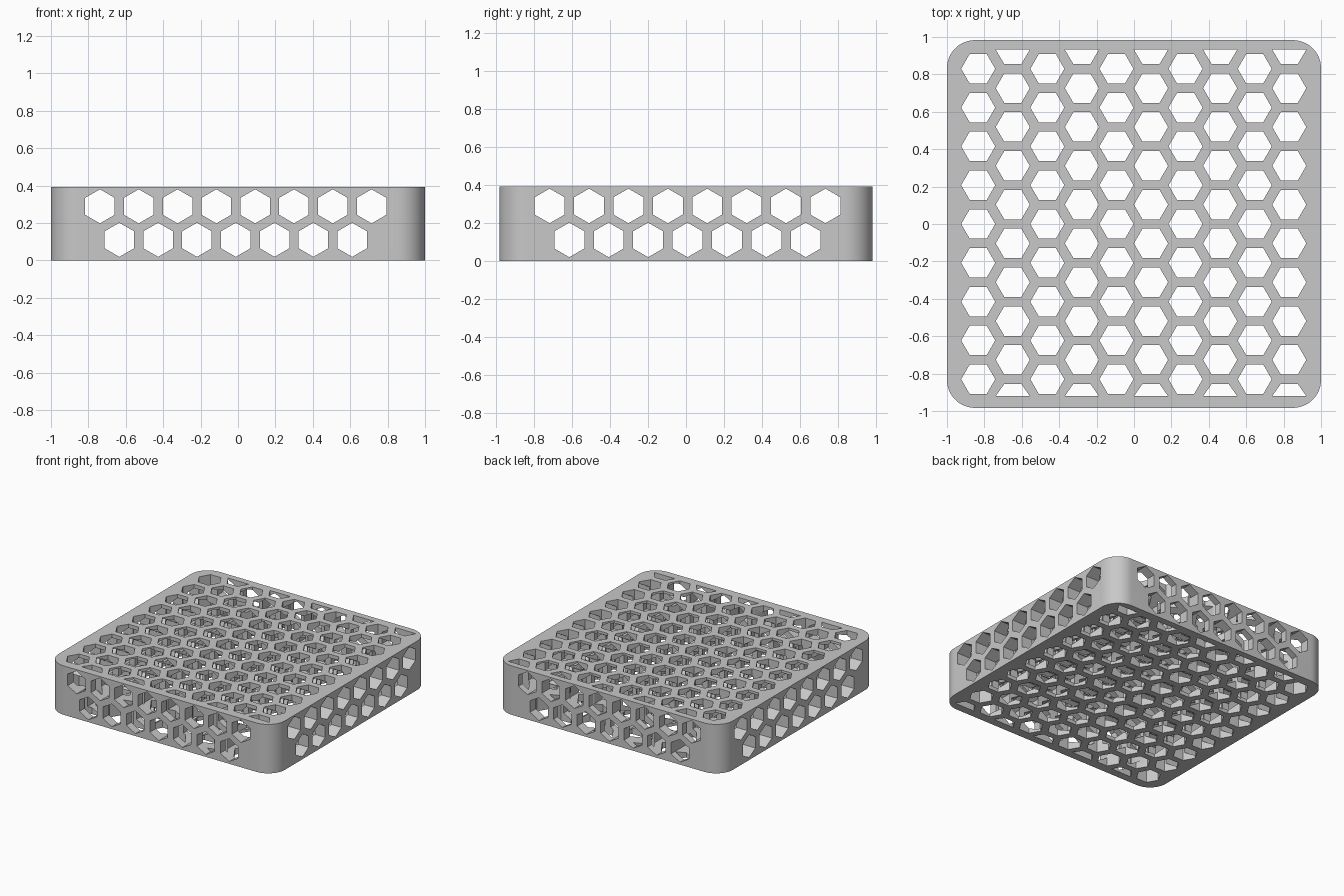
import bpy
import bmesh
import math
from mathutils import Vector

if "Cube" in bpy.data.objects:
    bpy.data.objects.remove(bpy.data.objects["Cube"])

HALF_X, HALF_Y, HEIGHT = 1.0, 0.983, 0.391
CORNER = 0.15
HEX_R = 0.091        # centre to corner of each hexagonal hole
PITCH = 0.2075       # spacing of neighbouring holes in a row

grey = bpy.data.materials.new("light grey")
grey.diffuse_color = (0.58, 0.58, 0.58, 1)
grey.use_nodes = True
grey.node_tree.nodes["Principled BSDF"].inputs["Base Color"].default_value = grey.diffuse_color


def add_prism(bm, outline, direction):
    """Extrude a closed loop of points along a direction."""
    face = bm.faces.new([bm.verts.new(p) for p in outline])
    result = bmesh.ops.extrude_face_region(bm, geom=[face], use_keep_orig=True)
    moved = [v for v in result["geom"] if isinstance(v, bmesh.types.BMVert)]
    bmesh.ops.translate(bm, verts=moved, vec=direction)


def make_object(name, prisms):
    bm = bmesh.new()
    for outline, direction in prisms:
        add_prism(bm, outline, Vector(direction))
    bmesh.ops.recalc_face_normals(bm, faces=bm.faces)
    mesh = bpy.data.meshes.new(name)
    bm.to_mesh(mesh)
    bm.free()
    mesh.materials.append(grey)
    obj = bpy.data.objects.new(name, mesh)
    bpy.context.collection.objects.link(obj)
    return obj


def hexagon(cu, cv, turn):
    return [(cu + HEX_R * math.cos(math.radians(60 * i + turn)),
             cv + HEX_R * math.sin(math.radians(60 * i + turn)))
            for i in range(6)]


# Solid block with rounded vertical corners
outline = []
for sx, sy, start in ((1, 1, 0), (-1, 1, 90), (-1, -1, 180), (1, -1, 270)):
    for i in range(17):
        a = math.radians(start + 90 * i / 16)
        outline.append((sx * (HALF_X - CORNER) + CORNER * math.cos(a),
                        sy * (HALF_Y - CORNER) + CORNER * math.sin(a), 0))
block = make_object("honeycomb_block", [(outline, (0, 0, HEIGHT))])

# Vertical holes: ten staggered columns, cut off flat at the front and back rims
vertical = []
for col in range(10):
    x = -0.833 + 0.1848 * col
    count = 9 if col % 2 == 0 else 10
    for row in range(count):
        y = (row - (count - 1) / 2) * PITCH
        pts = [(u, min(max(v, -0.920), 0.932), -0.1) for u, v in hexagon(x, y, 0)]
        vertical.append((pts, (0, 0, HEIGHT + 0.2)))

# Sideways holes: upper row of eight, lower row of seven, through both directions
front_back, left_right = [], []
for count, z in ((8, 0.289), (7, 0.110)):
    for i in range(count):
        s = (i - (count - 1) / 2) * PITCH
        front_back.append(([(u, -1.2, v) for u, v in hexagon(s - 0.012, z, 30)],
                           (0, 2.4, 0)))
        left_right.append(([(-1.2, u, v) for u, v in hexagon(s + 0.008, z + 0.0007, 30)],
                           (2.4, 0, 0)))

# Cut the holes one direction at a time
bpy.context.view_layer.objects.active = block
block.select_set(True)
for name, prisms in (("vertical_cutter", vertical),
                     ("front_back_cutter", front_back),
                     ("left_right_cutter", left_right)):
    cutter = make_object(name, prisms)
    cutter.hide_render = True
    mod = block.modifiers.new(name, "BOOLEAN")
    mod.operation = "DIFFERENCE"
    mod.solver = "MANIFOLD"
    mod.object = cutter
    bpy.ops.object.modifier_apply(modifier=mod.name)
    bpy.data.objects.remove(cutter, do_unlink=True)

# Smooth the rounded corners, keep hole edges crisp
bpy.ops.object.shade_smooth_by_angle(angle=math.radians(30))
